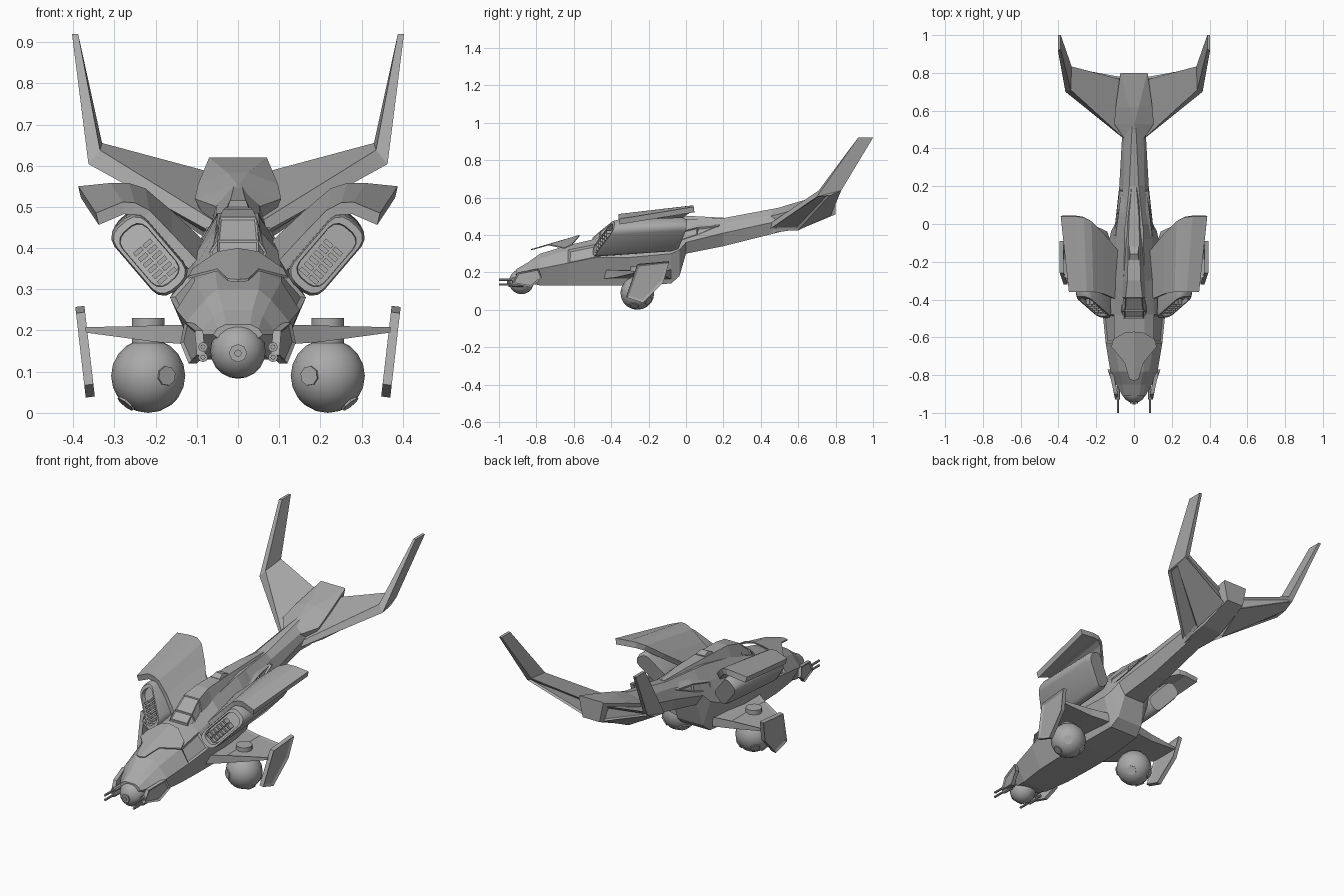
import bpy, bmesh, math
from mathutils import Vector, Matrix

if "Cube" in bpy.data.objects:
    bpy.data.objects.remove(bpy.data.objects["Cube"])

grey = bpy.data.materials.new("hull grey")
grey.use_nodes = True
COLOUR = (0.4, 0.4, 0.4, 1)
grey.diffuse_color = COLOUR
grey.node_tree.nodes["Principled BSDF"].inputs["Base Color"].default_value = COLOUR


def finish(name, bm, mirror=True, smooth=None):
    bmesh.ops.recalc_face_normals(bm, faces=bm.faces[:])
    mesh = bpy.data.meshes.new(name)
    bm.to_mesh(mesh)
    bm.free()
    mesh.materials.append(grey)
    obj = bpy.data.objects.new(name, mesh)
    bpy.context.collection.objects.link(obj)
    if mirror:
        obj.modifiers.new("Mirror", "MIRROR")
    if smooth:
        bpy.ops.object.select_all(action='DESELECT')
        obj.select_set(True)
        bpy.context.view_layer.objects.active = obj
        bpy.ops.object.shade_smooth_by_angle(angle=math.radians(smooth))
    return obj


def loft(rings):
    """Skin a list of closed rings that have equal point counts, with caps."""
    bm = bmesh.new()
    rows = [[bm.verts.new(p) for p in ring] for ring in rings]
    n = len(rows[0])
    for a, b in zip(rows, rows[1:]):
        for i in range(n):
            j = (i + 1) % n
            bm.faces.new((a[i], a[j], b[j], b[i]))
    bm.faces.new(rows[0])
    bm.faces.new(rows[-1])
    bmesh.ops.recalc_face_normals(bm, faces=bm.faces[:])
    return bm


def hull_ring(y, half):
    """Full ring at y from half-section (x, z) points, top to bottom."""
    return [(x, y, z) for x, z in half] + [(-x, y, z) for x, z in reversed(half)]


def panel(bm, rule, width, depth):
    bm.normal_update()
    faces = [f for f in bm.faces if rule(f)]
    bmesh.ops.inset_individual(bm, faces=faces, thickness=width, depth=depth)


def plate(points, offset):
    """Flat polygon given thickness along the offset."""
    return loft([points, [tuple(Vector(p) + Vector(offset)) for p in points]])


def ball(bm, centre, r):
    bmesh.ops.create_uvsphere(bm, u_segments=16, v_segments=10, radius=r,
                              matrix=Matrix.Translation(centre))


def rod(bm, centre, axis, r, length, sides=8):
    rot = Vector((0, 0, 1)).rotation_difference(Vector(axis)).to_matrix().to_4x4()
    bmesh.ops.create_cone(bm, cap_ends=True, segments=sides, radius1=r, radius2=r,
                          depth=length, matrix=Matrix.Translation(centre) @ rot)


# Fuselage and tail boom: top, shoulder, waist and belly points per station
stations = [
    (-.91, [(.03, .215), (.05, .205), (.06, .19), (.04, .175)]),
    (-.85, [(.035, .25), (.06, .235), (.095, .19), (.06, .145)]),
    (-.78, [(.05, .30), (.08, .275), (.125, .22), (.075, .13)]),
    (-.63, [(.055, .345), (.105, .32), (.15, .25), (.095, .13)]),
    (-.48, [(.055, .38), (.105, .35), (.165, .28), (.1, .13)]),
    (-.30, [(.055, .44), (.1, .39), (.165, .28), (.1, .13)]),
    (-.08, [(.05, .48), (.095, .41), (.13, .3), (.085, .14)]),
    (-.035, [(.05, .485), (.09, .41), (.12, .32), (.075, .18)]),
    (.0, [(.045, .485), (.085, .42), (.1, .36), (.06, .3)]),
    (.2, [(.025, .49), (.055, .465), (.078, .41), (.045, .34)]),
    (.52, [(.01, .55), (.05, .515), (.06, .48), (.04, .42)]),
]
bm = loft([hull_ring(y, half) for y, half in stations])
panel(bm, lambda f: -.63 < f.calc_center_median().y < -.4
      and abs(f.calc_center_median().x) > .1 and f.normal.z > .2, .014, -.008)
finish("fuselage", bm, False)

# Cockpit and raised spine
spine = [(-.5, .06, .365, .05, .385), (-.46, .07, .39, .05, .42),
         (-.39, .06, .41, .045, .475), (-.3, .06, .43, .035, .495),
         (-.1, .055, .45, .03, .5), (.05, .04, .46, .025, .5), (.2, .03, .47, .012, .492)]
bm = loft([hull_ring(y, [(b, c), (w, a)]) for y, w, a, b, c in spine])
panel(bm, lambda f: f.calc_center_median().y < -.35 and f.normal.z > .3, .007, -.004)
finish("cockpit_spine", bm, False)
finish("spine_vent", loft([hull_ring(-.19, [(.025, .5), (.03, .49)]),
                           hull_ring(-.16, [(.02, .515), (.03, .49)]),
                           hull_ring(-.12, [(.025, .505), (.03, .49)])]), False)

# Visor plate over the nose
visor = [(0, -.83, .318), (.025, -.82, .32), (.05, -.735, .344), (.12, -.65, .326),
         (.11, -.61, .345), (.05, -.575, .386), (0, -.57, .394)]
finish("visor", plate(visor, (0, 0, .006)))

# Fairing where the boom leaves the body
fair = [(-.06, .085, .36, .44), (.06, .07, .40, .47), (.18, .055, .45, .48)]
bm = loft([[(x - .03, y, b), (x + .012, y, b - .03), (x + .022, y, a), (x - .03, y, a)]
           for y, x, a, b in fair])
panel(bm, lambda f: f.normal.x > .6, .01, -.008)
finish("boom_fairing", bm)

# Nose sensor ball with lens
bm = bmesh.new()
ball(bm, (0, -.88, .15), .067)
rod(bm, (0, -.942, .145), (0, 1, 0), .022, .015)
rod(bm, (0, -.948, .145), (0, 1, 0), .009, .016)
finish("sensor_ball", bm, False, 35)

# Nose cheeks and twin guns
cheek = [(.08, -.93, .14), (.085, -.9, .2), (.11, -.79, .22), (.12, -.77, .17), (.1, -.83, .12)]
bm = plate(cheek, (.02, 0, 0))
panel(bm, lambda f: f.normal.x > .7, .01, -.006)
finish("nose_cheek", bm)
bm = bmesh.new()
for z in (.135, .16):
    rod(bm, (.085, -.92, z), (0, 1, 0), .006, .16)
    rod(bm, (.085, -.9, z), (0, 1, 0), .012, .06)
finish("nose_guns", bm)

# Slanted engine pods with recessed louvred intakes
LONG, ACROSS, CENTRE = Vector((.65, 0, .76)), Vector((.76, 0, -.65)), Vector((.215, 0, .383))


def pod_ring(y, slope, scale, lift=0):
    ring = []
    for cu, cv, start in ((1, 1, 0), (-1, 1, 90), (-1, -1, 180), (1, -1, 270)):
        for step in range(4):
            a = math.radians(start + step * 30)
            u = (cu * .07 + math.cos(a) * .036) * scale
            v = (cv * .015 + math.sin(a) * .036) * scale
            p = CENTRE + LONG * u + ACROSS * v
            ring.append((p.x, y + slope * u, p.z + lift))
    return ring


bm = loft([pod_ring(-.02, .3, .8, .02), pod_ring(-.05, .3, .92, .02), pod_ring(-.42, .57, 1),
           pod_ring(-.44, .57, .94), pod_ring(-.44, .57, .78), pod_ring(-.415, .57, .76)])
finish("engine_pod", bm, True, 35)
bm = bmesh.new()
axes = Matrix((ACROSS, (0, 1, 0), LONG)).transposed().to_4x4()
for row in range(6):
    for col in (-1, 1):
        u = -.066 + row * .018
        p = CENTRE + LONG * u + ACROSS * col * .015
        bmesh.ops.create_cube(bm, size=1, matrix=Matrix.Translation((p.x, -.425 + .57 * u, p.z))
                              @ axes @ Matrix.Diagonal((.025, .03, .011, 1)))
finish("intake_louvres", bm)

# Curved cowls over the engines
front = [(.345, -.36, .485), (.28, -.36, .512), (.25, -.36, .51), (.215, -.36, .492),
         (.16, -.37, .435), (.09, -.4, .36)]
back = [(.388, .04, .55), (.31, .04, .558), (.265, .035, .558), (.225, .015, .545),
        (.16, -.05, .49), (.085, -.14, .42)]
bm = bmesh.new()
rows = [[bm.verts.new(p) for p in row] for row in (front, back)]
for i in range(len(front) - 1):
    bm.faces.new((rows[0][i], rows[0][i + 1], rows[1][i + 1], rows[1][i]))
cowl = finish("engine_cowl", bm, False)
if cowl.data.polygons[0].normal.z < 0:
    cowl.data.flip_normals()
solid = cowl.modifiers.new("Solidify", "SOLIDIFY")
solid.thickness, solid.offset = .03, -1
cowl.modifiers.new("Mirror", "MIRROR")

# Stub wings, end plates and hanging pods
bm = loft([[(x, a, lo), (x, b, lo), (x, b, hi), (x, a, hi)] for x, a, b, lo, hi in
           ((.1, -.45, -.08, .165, .215), (.2, -.38, -.1, .172, .212), (.37, -.28, -.12, .195, .208))])
panel(bm, lambda f: f.normal.z > .9, .015, -.004)
finish("stub_wing", bm)
outline = [(-.32, .07), (-.26, .245), (-.09, .26), (-.12, .15), (-.23, .04)]
bm = plate([(.343 + z * .115, y, z) for y, z in outline], (.022, 0, -.003))
panel(bm, lambda f: abs(f.normal.x) > .8, .015, -.007)
finish("end_plate", bm)
POD = Vector((.218, -.26, .09))
bm = bmesh.new()
ball(bm, POD, .09)
for d in ((-.5, -.85, 0), (.55, .65, -.45), (.6, -.2, -.75), (-.6, .5, -.6)):
    d = Vector(d).normalized()
    rod(bm, POD + d * .082, d, .024, .018)
rod(bm, POD + Vector((0, 0, .1)), (0, 0, 1), .04, .08, 14)
finish("hanging_pod", bm, True, 35)

# Tail hood, keel to crown
hood = [(.45, [(.012, .53), (.05, .5), (.045, .41)]),
        (.53, [(.003, .556), (.105, .52), (.06, .42)]),
        (.62, [(.025, .583), (.097, .555), (.06, .435)]),
        (.8, [(.07, .62), (.072, .615), (.05, .51)])]
finish("tail_hood", loft([hull_ring(y, half) for y, half in hood]), False)

# Tail wings with recessed leading and trailing panels
root = [(.04, .44, .455), (.05, .76, .58), (.05, .775, .505), (.08, .6, .425), (.04, .44, .425)]
tip = [(.335, .71, .638), (.33, .834, .655), (.355, .83, .638), (.36, .77, .612), (.363, .7, .604)]
bm = loft([root, tip])
panel(bm, lambda f: f.calc_area() > .008 and f.normal.z < .4
      and (f.calc_center_median().y > .77 or .6 < f.calc_center_median().y < .68), .015, -.01)
finish("tail_wing", bm)

# Swept tail fins rising from the wing tips
fin_top = [(x, y, .92) for x, y in ((.388, .925), (.403, .92), (.403, 1), (.388, 1))]
finish("tail_fin", loft([[tip[0], tip[4], tip[2], tip[1]], fin_top]))
